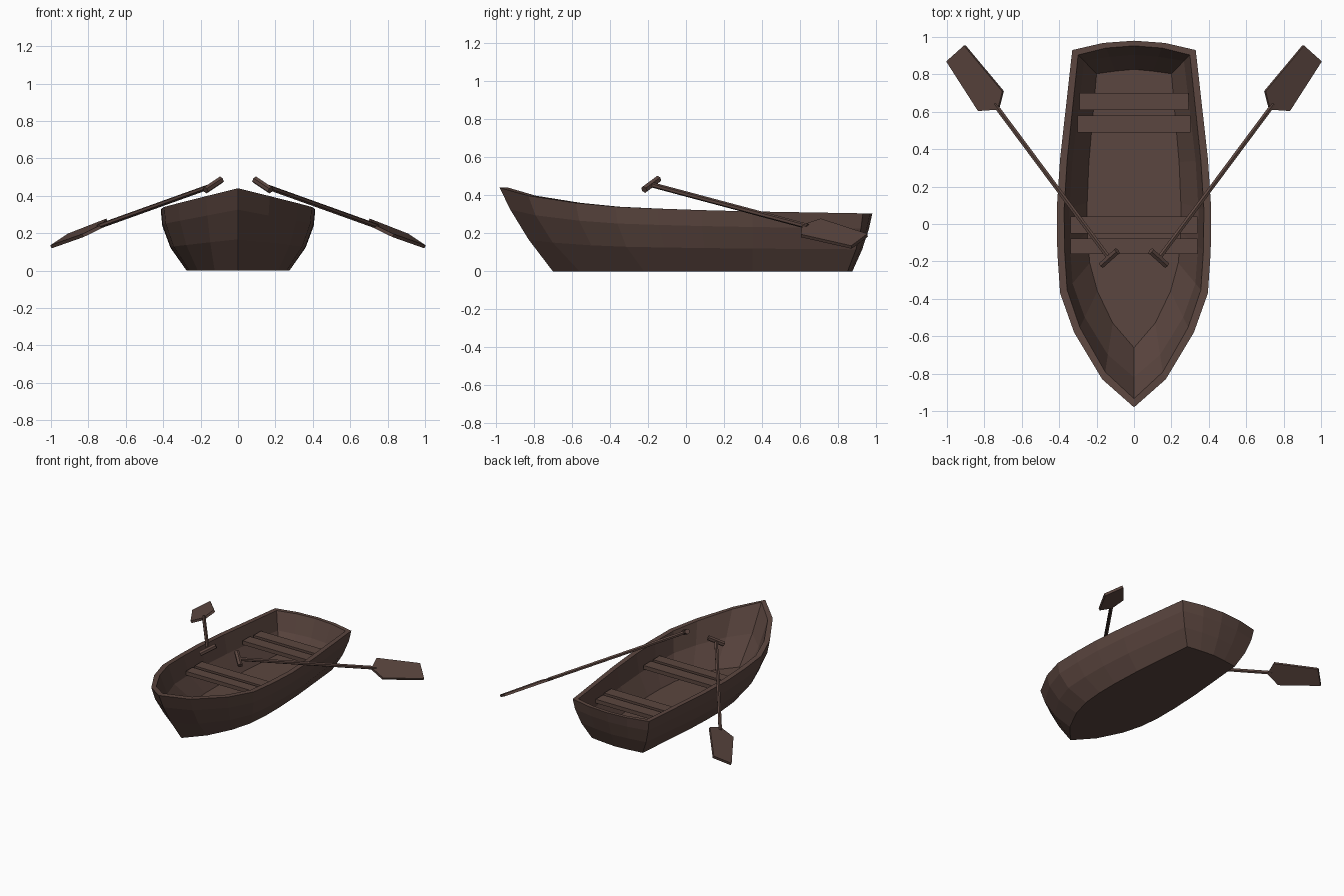
import bpy, bmesh
from mathutils import Vector, Matrix

if "Cube" in bpy.data.objects:
    bpy.data.objects.remove(bpy.data.objects["Cube"])

wood = bpy.data.materials.new("dark brown wood")
wood.diffuse_color = (0.105, 0.061, 0.050, 1)
wood.use_nodes = True
wood.node_tree.nodes["Principled BSDF"].inputs["Base Color"].default_value = wood.diffuse_color


def finish(bm, name):
    bmesh.ops.recalc_face_normals(bm, faces=bm.faces)
    me = bpy.data.meshes.new(name)
    bm.to_mesh(me)
    bm.free()
    me.materials.append(wood)
    ob = bpy.data.objects.new(name, me)
    bpy.context.collection.objects.link(ob)
    return ob


# half outlines from bow to stern: rim (x, y, z), bottom (x, y), outward bulge
RIM = [(0, -.98, .44), (.17, -.83, .398), (.32, -.58, .36), (.395, -.37, .34),
       (.41, -.15, .33), (.413, .08, .322), (.395, .35, .315), (.33, .93, .305),
       (.165, .968, .305), (0, .98, .305)]
BOTTOM = [(0, -.70), (.125, -.56), (.215, -.38), (.26, -.22), (.275, -.05),
          (.275, .12), (.265, .35), (.22, .85), (.11, .865), (0, .875)]
BULGE = [.08, .15, .22, .26, .26, .26, .26, .18, .12, .12]


def ring(t, inner=False):
    """One closed loop of points at height fraction t, outside or inside the hull."""
    half = []
    for (rx, ry, rz), (bx, by), b in zip(RIM, BOTTOM, BULGE):
        floor = 0
        if inner:
            rx, ry, bx, by, floor = rx * .905, ry * (.953 if ry < 0 else .972), bx * .91, by * .945, .035
        w = t + b * 4 * t * (1 - t)
        half.append(Vector((bx + (rx - bx) * w, by + (ry - by) * w, floor + (rz - floor) * t)))
    return half + [Vector((-p.x, p.y, p.z)) for p in half[-2:0:-1]]


# hull: one solid shell from keel up over the rim and down to the floor
bm = bmesh.new()
loops = [ring(0), ring(.38), ring(.74), ring(1), ring(1, True), ring(.5, True), ring(0, True)]
loops = [[bm.verts.new(p) for p in lp] for lp in loops]
n = len(loops[0])
for a, b in zip(loops, loops[1:]):
    for i in range(n):
        j = (i + 1) % n
        bm.faces.new((a[i], a[j], b[j], b[i]))
bm.faces.new(loops[0])
bm.faces.new(loops[-1])
finish(bm, "hull")

# seats: two pairs of planks
for name, half, y0, y1 in (("front_seat_a", .34, -.16, -.078), ("front_seat_b", .34, -.05, .04),
                           ("rear_seat_a", .303, .49, .58), ("rear_seat_b", .292, .61, .70)):
    bm = bmesh.new()
    bmesh.ops.create_cube(bm, size=1, matrix=Matrix.Translation((0, (y0 + y1) / 2, .21))
                          @ Matrix.Diagonal((2 * half, y1 - y0, .03, 1)))
    finish(bm, name)


def rod(bm, a, b, radius, sides):
    a, b = Vector(a), Vector(b)
    rot = (b - a).to_track_quat('Z', 'Y').to_matrix().to_4x4()
    bmesh.ops.create_cone(bm, cap_ends=True, segments=sides, radius1=radius, radius2=radius,
                          depth=(b - a).length, matrix=Matrix.Translation((a + b) / 2) @ rot)


# oars: shaft, cross grip and flat five-sided blade
BLADE = [(.905, .955, .19), (1, .87, .127), (.83, .605, .187), (.725, .612, .238), (.70, .71, .27)]
for side, s in (("right", 1), ("left", -1)):
    bm = bmesh.new()
    rod(bm, (.135, -.18, .455), (.745, .64, .236), .014, 6)
    rod(bm, (.09, -.145, .486), (.174, -.22, .43), .019, 6)
    pts = [Vector(p) for p in BLADE]
    off = (pts[1] - pts[0]).cross(pts[2] - pts[0]).normalized() * .009
    top = [bm.verts.new(p + off) for p in pts]
    low = [bm.verts.new(p - off) for p in pts]
    bm.faces.new(top)
    bm.faces.new(low[::-1])
    for i in range(5):
        j = (i + 1) % 5
        bm.faces.new((top[i], low[i], low[j], top[j]))
    bmesh.ops.scale(bm, vec=(s, 1, 1), verts=bm.verts)
    finish(bm, side + "_oar")
